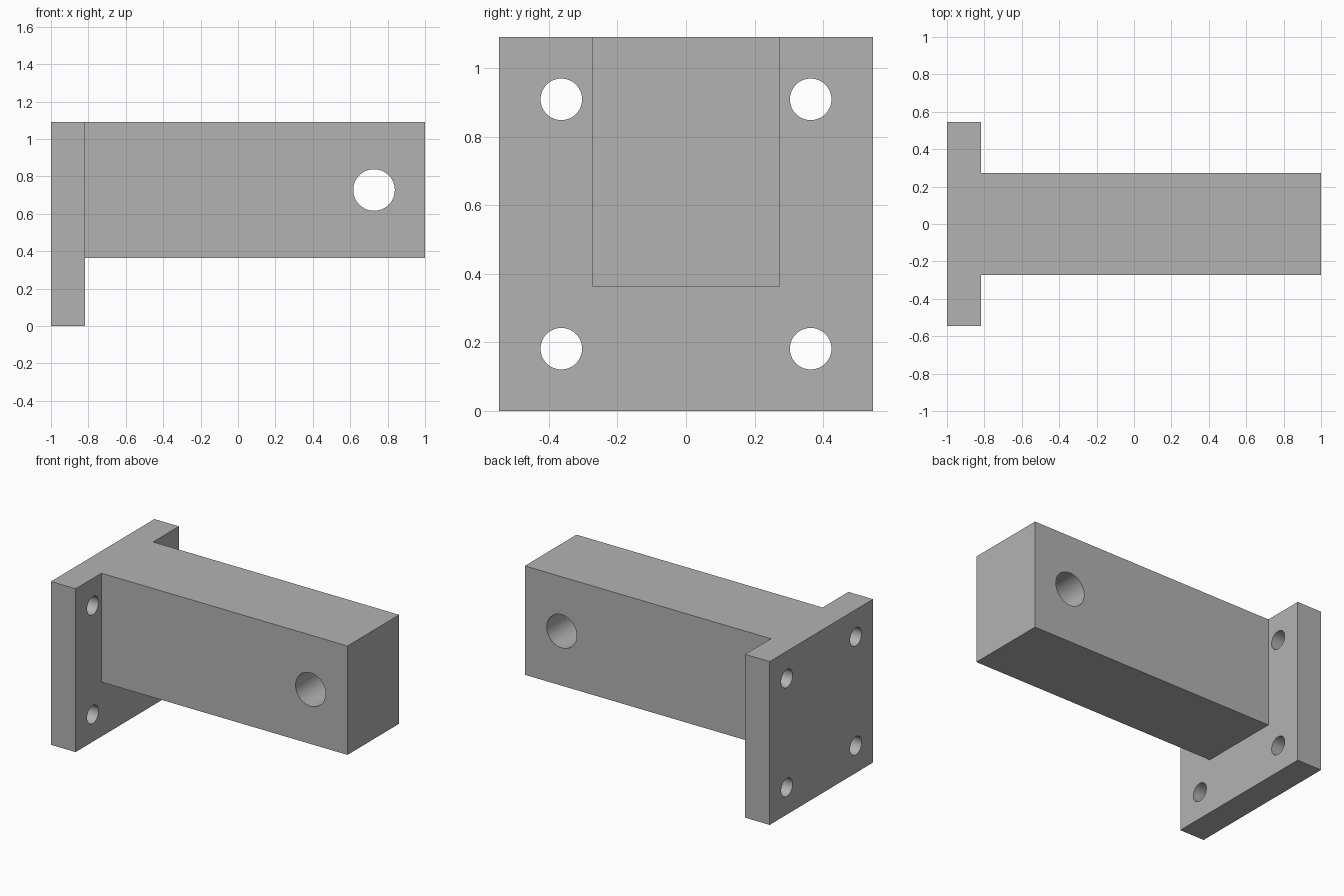
import bpy
from math import pi, radians

if "Cube" in bpy.data.objects:
    bpy.data.objects.remove(bpy.data.objects["Cube"], do_unlink=True)

U = 2 / 11            # design module: the bracket is 11 modules long
PLATE = 6 * U         # square plate side

grey = bpy.data.materials.new("plain grey")
grey.use_nodes = True
colour = (0.45, 0.45, 0.45, 1)
grey.diffuse_color = colour
grey.node_tree.nodes["Principled BSDF"].inputs["Base Color"].default_value = colour


def box(name, low, high):
    """Box between two opposite corners."""
    centre = [(a + b) / 2 for a, b in zip(low, high)]
    bpy.ops.mesh.primitive_cube_add(size=1, location=centre)
    ob = bpy.context.object
    ob.name = name
    ob.scale = [b - a for a, b in zip(low, high)]
    bpy.ops.object.transform_apply(location=True, rotation=False, scale=True)
    ob.data.materials.append(grey)
    return ob


def combine(target, tool, operation):
    """Apply a boolean and discard the tool."""
    mod = target.modifiers.new(operation.lower(), "BOOLEAN")
    mod.operation, mod.solver, mod.object = operation, "EXACT", tool
    bpy.context.view_layer.objects.active = target
    bpy.ops.object.modifier_apply(modifier=mod.name)
    bpy.data.objects.remove(tool, do_unlink=True)


def drill(target, radius, location, rotation):
    """Round through hole."""
    bpy.ops.mesh.primitive_cylinder_add(vertices=64, radius=radius, depth=4 * U,
                                        location=location, rotation=rotation)
    tool = bpy.context.object
    tool.name = "hole_cutter"
    tool.hide_render = True
    tool.data.materials.append(grey)
    combine(target, tool, "DIFFERENCE")


# Mounting plate with the beam joined flush along its top
bracket = box("mounting_bracket", (-1, -PLATE / 2, 0), (-1 + U, PLATE / 2, PLATE))
beam = box("beam", (-1 + U / 2, -1.5 * U, 2 * U), (1, 1.5 * U, PLATE))
combine(bracket, beam, "UNION")

# Four bolt holes through the plate
for y in (-2 * U, 2 * U):
    for z in (U, 5 * U):
        drill(bracket, U / 3, (-1 + U / 2, y, z), (0, pi / 2, 0))

# Pin hole across the beam
drill(bracket, 0.111, (4 * U, 0, 4 * U), (pi / 2, 0, 0))

bpy.ops.object.select_all(action="DESELECT")
bracket.select_set(True)
bpy.context.view_layer.objects.active = bracket
bpy.ops.object.shade_smooth_by_angle(angle=radians(30))
